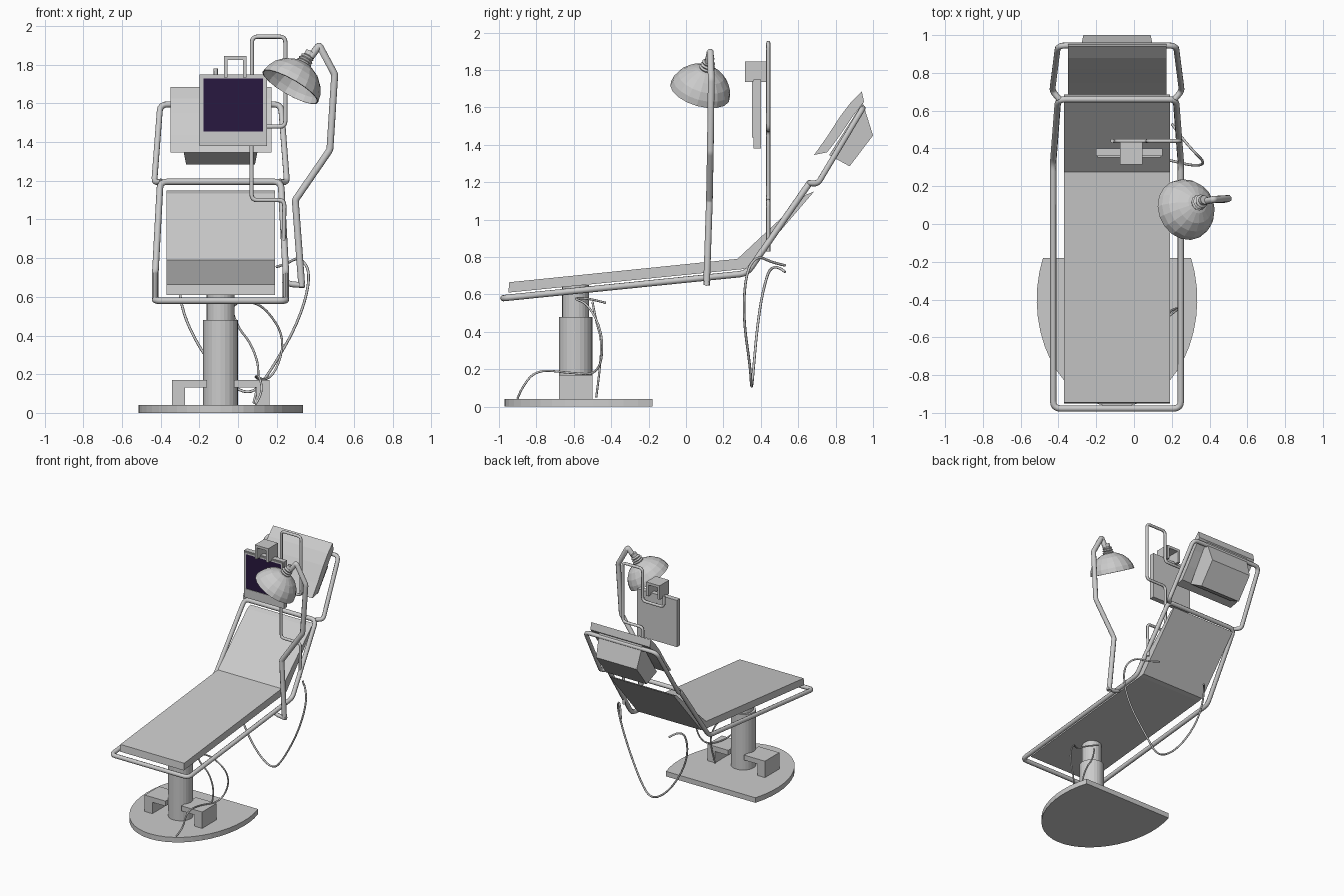
import bpy, bmesh, math
from mathutils import Vector

if "Cube" in bpy.data.objects:
    bpy.data.objects.remove(bpy.data.objects["Cube"])

CX = -0.09  # centre line of the chair


def finish(name, bm, smooth=False):
    bmesh.ops.recalc_face_normals(bm, faces=bm.faces[:])
    me = bpy.data.meshes.new(name)
    bm.to_mesh(me)
    bm.free()
    ob = bpy.data.objects.new(name, me)
    bpy.context.collection.objects.link(ob)
    if smooth:
        me.shade_smooth()
    return ob


def prism(name, pts, lo, hi, axis):
    """Extrude a 2D profile along an axis (profile uses the other two axes in order)."""
    bm = bmesh.new()
    rings = []
    for v in (lo, hi):
        ring = []
        for p in pts:
            c = list(p)
            c.insert(axis, v)
            ring.append(bm.verts.new(c))
        rings.append(ring)
    n = len(pts)
    bm.faces.new(rings[0])
    bm.faces.new(rings[1])
    for i in range(n):
        j = (i + 1) % n
        bm.faces.new((rings[0][i], rings[0][j], rings[1][j], rings[1][i]))
    return finish(name, bm)


def box(name, x0, x1, y0, y1, z0, z1):
    return prism(name, [(x0, y0), (x1, y0), (x1, y1), (x0, y1)], z0, z1, 2)


def lathe(name, profile, sides, loc, axis=(0, 0, 1), caps=True):
    """Spin (radius, height) points about an axis."""
    bm = bmesh.new()
    rings = [[bm.verts.new((r * math.cos(2 * math.pi * i / sides),
                            r * math.sin(2 * math.pi * i / sides), h))
              for i in range(sides)] for r, h in profile]
    for a, b in zip(rings, rings[1:]):
        for i in range(sides):
            j = (i + 1) % sides
            bm.faces.new((a[i], a[j], b[j], b[i]))
    bm.faces.new(rings[-1])
    if caps:
        bm.faces.new(rings[0])
    ob = finish(name, bm)
    ob.rotation_mode = 'QUATERNION'
    ob.rotation_quaternion = Vector(axis).to_track_quat('Z', 'Y')
    ob.location = loc
    return ob


def tube(name, pts, r, fillet=0.03, closed=False):
    """Bent tube with rounded corners."""
    P = [Vector(p) for p in pts]
    n, out = len(P), []
    for i, p in enumerate(P):
        if not closed and i in (0, n - 1):
            out.append(p)
            continue
        da, db = P[i - 1] - p, P[(i + 1) % n] - p
        f = min(fillet, da.length * 0.45, db.length * 0.45)
        a, b = p + da.normalized() * f, p + db.normalized() * f
        for k in range(5):
            t = k / 4
            out.append(a * (1 - t) ** 2 + p * 2 * t * (1 - t) + b * t * t)
    return curve(name, out, r, 'POLY', closed)


def curve(name, pts, r, kind='NURBS', closed=False):
    cu = bpy.data.curves.new(name, 'CURVE')
    cu.dimensions = '3D'
    cu.bevel_depth = r
    cu.bevel_resolution = 2
    cu.use_fill_caps = True
    s = cu.splines.new(kind)
    s.points.add(len(pts) - 1)
    for q, p in zip(s.points, pts):
        q.co = (*p, 1)
    s.use_cyclic_u = closed
    if kind == 'NURBS':
        s.order_u = 3
        s.use_endpoint_u = True
        s.resolution_u = 6
    ob = bpy.data.objects.new(name, cu)
    bpy.context.collection.objects.link(ob)
    return ob


# Base plate: ellipse with a flat back edge
a0 = math.asin(0.22 / 0.57)
arc = [math.pi - a0 + (math.pi + 2 * a0) * i / 28 for i in range(29)]
prism("base_plate", [(CX + 0.425 * math.cos(a), -0.40 + 0.57 * math.sin(a)) for a in arc], 0, 0.04, 2)

# Telescopic column
lathe("column_lower", [(0.09, 0.04), (0.09, 0.48)], 24, (CX, -0.59, 0))
lathe("column_upper", [(0.072, 0.48), (0.072, 0.65)], 24, (CX, -0.59, 0))

# Side brackets at the column foot
for side, s in (("left", -1), ("right", 1)):
    prof = [(0.07, 0.13), (0.185, 0.13), (0.185, 0.04), (0.252, 0.04), (0.252, 0.17), (0.07, 0.17)]
    prism("foot_bracket_" + side, [(CX + s * x, z) for x, z in prof], -0.68, -0.50, 1)

# Bed cushion: seat and backrest
prism("seat_cushion", [(-0.95, 0.61), (0.30, 0.735), (0.275, 0.79), (-0.945, 0.665)], CX - 0.28, CX + 0.28, 0)
prism("backrest_cushion", [(0.30, 0.735), (0.335, 0.742), (0.685, 1.15), (0.645, 1.135), (0.275, 0.79)],
      CX - 0.28, CX + 0.28, 0)

# Tube frames of the bed and the headrest
half = [(0.338, -0.977, 0.58), (0.338, 0.325, 0.712), (0.312, 0.66, 1.195)]
tube("bed_frame", [(CX + x, y, z) for x, y, z in half] + [(CX - x, y, z) for x, y, z in half[::-1]],
     0.017, 0.04, True)
half = [(0.305, 0.66, 1.195), (0.343, 0.705, 1.192), (0.312, 0.945, 1.595)]
tube("headrest_frame", [(CX + x, y, z) for x, y, z in half] + [(CX - x, y, z) for x, y, z in half[::-1]],
     0.016, 0.04)

# Headrest: curved pad and tapered shell behind it
prism("headrest_pad", [(0.685, 1.346), (0.75, 1.437), (0.823, 1.55), (0.88, 1.625), (0.94, 1.685),
                       (0.952, 1.63), (0.89, 1.55), (0.823, 1.45), (0.755, 1.36)], -0.35, 0.172, 0)
bm = bmesh.new()
rings = []
for w, low, top in ((0.19, (0.765, 1.345), (0.945, 1.625)), (0.178, (0.875, 1.285), (1.0, 1.45))):
    rings.append([bm.verts.new((CX + s * w, *p)) for s, p in ((-1, low), (1, low), (1, top), (-1, top))])
for i in range(4):
    j = (i + 1) % 4
    bm.faces.new((rings[0][i], rings[0][j], rings[1][j], rings[1][i]))
for ring in rings:
    bm.faces.new(ring)
finish("headrest_shell", bm)

# Monitor: panel, raised border and coloured screen
box("monitor_panel", -0.20, 0.15, 0.36, 0.40, 1.38, 1.75)
for nm, d in (("left", (-0.192, -0.178, 1.44, 1.742)), ("right", (0.128, 0.142, 1.44, 1.742)),
              ("bottom", (-0.178, 0.128, 1.44, 1.454)), ("top", (-0.178, 0.128, 1.728, 1.742))):
    box("screen_border_" + nm, d[0], d[1], 0.353, 0.362, d[2], d[3])
screen = box("screen", -0.178, 0.128, 0.357, 0.361, 1.454, 1.728)
mat = bpy.data.materials.new("dark_violet")
mat.diffuse_color = (0.022, 0.009, 0.05, 1)
mat.use_nodes = True
mat.node_tree.nodes["Principled BSDF"].inputs["Base Color"].default_value = mat.diffuse_color
screen.data.materials.append(mat)

# Bracket hanging the monitor on its stand
prism("monitor_bracket", [(-0.073, 1.735), (-0.073, 1.845), (0.045, 1.845), (0.045, 1.735),
                          (0.026, 1.735), (0.026, 1.825), (-0.054, 1.825), (-0.054, 1.735)], 0.315, 0.435, 1)

# Bent monitor stand
stand = [(0.235, 0.83), (0.24, 1.10), (0.07, 1.10), (0.07, 1.48), (0.245, 1.48), (0.245, 1.945),
         (0.072, 1.945), (0.072, 1.69), (-0.115, 1.69), (-0.115, 1.78)]
tube("monitor_stand", [(x, 0.44, z) for x, z in stand], 0.011, 0.03)

# Lamp arm with its clamp on the rail
tube("lamp_arm", [(0.33, 0.11, 0.65), (0.296, 0.125, 1.10), (0.475, 0.13, 1.36), (0.50, 0.135, 1.75),
                  (0.42, 0.13, 1.90), (0.375, 0.12, 1.84)], 0.019, 0.012)
tube("lamp_clamp", [(0.235, 0.11, 0.685), (0.27, 0.11, 0.665), (0.345, 0.11, 0.66)], 0.015, 0.02)

# Lamp shade and ribbed socket
axis, rim = (0.48, 0.25, 0.84), (0.27, 0.075, 1.685)
shade = lathe("lamp_shade", [(0.165, 0), (0.158, 0.035), (0.138, 0.075), (0.103, 0.112), (0.055, 0.138),
                             (0.03, 0.145)], 18, rim, axis, caps=False)
sol = shade.modifiers.new("thickness", 'SOLIDIFY')
sol.thickness = 0.006
lathe("lamp_socket", [(0.036, 0.135), (0.042, 0.15), (0.032, 0.157), (0.04, 0.166), (0.03, 0.174),
                      (0.036, 0.184), (0.024, 0.192), (0.024, 0.215)], 14, rim, axis)
lathe("lamp_bulb", [(0.02, 0.05), (0.035, 0.065), (0.035, 0.09), (0.02, 0.14)], 12, rim, axis)

# Loose cables
curve("cable_back", [(0.20, 0.53, 0.755), (0.25, 0.46, 0.77), (0.32, 0.38, 0.81), (0.38, 0.32, 0.72),
                     (0.32, 0.305, 0.48), (0.16, 0.345, 0.2), (0.06, 0.35, 0.08), (-0.10, 0.36, 0.19),
                     (-0.25, 0.38, 0.42), (-0.31, 0.41, 0.62), (-0.29, 0.46, 0.78), (-0.22, 0.53, 0.72)], 0.007)
curve("cable_column", [(-0.02, -0.43, 0.555), (0.01, -0.52, 0.58), (0.04, -0.61, 0.58), (0.14, -0.52, 0.55),
                       (0.25, -0.44, 0.38), (0.18, -0.46, 0.17), (0.08, -0.62, 0.18), (0.11, -0.80, 0.2),
                       (0.13, -0.88, 0.1), (0.09, -0.90, 0.045)], 0.006)
curve("cable_column_inner", [(-0.04, -0.50, 0.56), (-0.01, -0.48, 0.45), (0.07, -0.45, 0.36),
                             (0.12, -0.46, 0.2), (0.08, -0.48, 0.05)], 0.006)
